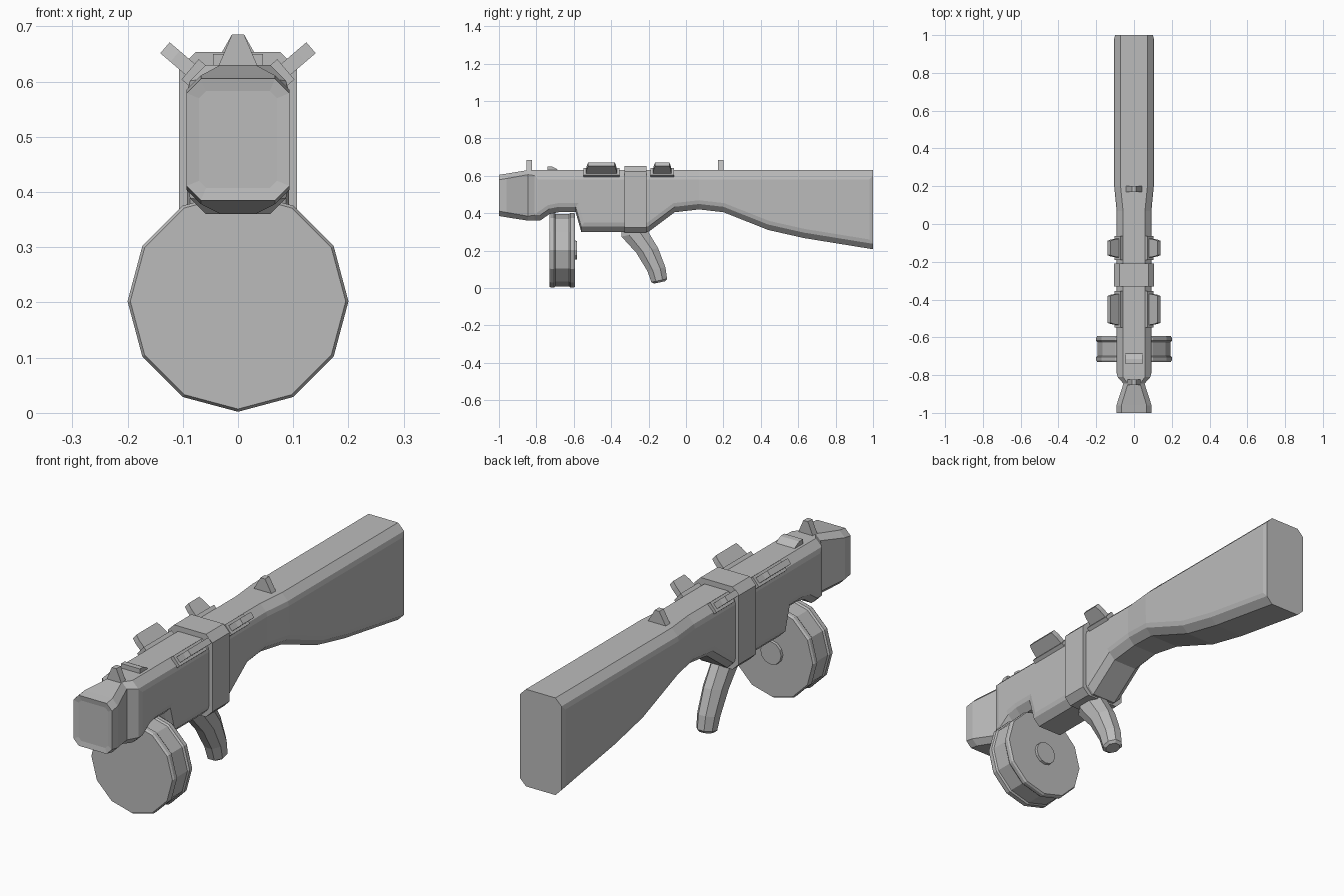
import bpy, bmesh, math
from mathutils import Vector

cube = bpy.data.objects.get("Cube")
if cube:
    bpy.data.objects.remove(cube)

grey = bpy.data.materials.new("plain_grey")
grey.use_nodes = True
grey.diffuse_color = (0.5, 0.5, 0.5, 1)
bsdf = grey.node_tree.nodes["Principled BSDF"]
bsdf.inputs["Base Color"].default_value = (0.5, 0.5, 0.5, 1)
bsdf.inputs["Roughness"].default_value = 0.7


def finish(bm, name):
    bmesh.ops.recalc_face_normals(bm, faces=bm.faces[:])
    mesh = bpy.data.meshes.new(name)
    bm.to_mesh(mesh)
    bm.free()
    mesh.materials.append(grey)
    obj = bpy.data.objects.new(name, mesh)
    bpy.context.collection.objects.link(obj)
    return obj


def loft(rings):
    """Skin a list of equal-length point rings and cap both ends."""
    bm = bmesh.new()
    loops = [[bm.verts.new(p) for p in ring] for ring in rings]
    for a, b in zip(loops, loops[1:]):
        for i in range(len(a)):
            j = (i + 1) % len(a)
            bm.faces.new((a[i], a[j], b[j], b[i]))
    first = bm.faces.new(loops[0][::-1])
    bm.faces.new(loops[-1])
    bmesh.ops.recalc_face_normals(bm, faces=bm.faces[:])
    return bm, first


def octagon(y, w, low, high, c):
    """Chamfered rectangle across the model at depth y."""
    half = [(w - c, low), (w, low + c), (w, high - c), (w - c, high)]
    return [Vector((x, y, z)) for x, z in half + [(-x, z) for x, z in half[::-1]]]


def prism(name, profile, half):
    """Side profile (y, z) extruded across x."""
    bm, _ = loft([[(x, y, z) for y, z in profile] for x in (-half, half)])
    return finish(bm, name)


# Stock, receiver and flared muzzle in one skin: y, half width, bottom
TOP = 0.63
stations = [
    (-0.81, 0.087, 0.36), (-0.78, 0.087, 0.36), (-0.73, 0.087, 0.395),
    (-0.68, 0.087, 0.405), (-0.59, 0.087, 0.405), (-0.56, 0.087, 0.3),
    (-0.2, 0.087, 0.3), (-0.06, 0.087, 0.405), (0.07, 0.087, 0.42),
    (0.2, 0.1, 0.405), (0.44, 0.1, 0.31), (0.63, 0.1, 0.267), (1, 0.1, 0.207)]
rings = [octagon(-1, 0.093, 0.385, 0.605, 0.026),
         octagon(-0.96, 0.093, 0.378, 0.611, 0.026),
         octagon(-0.845, 0.056, 0.36, TOP, 0.024)]
rings += [octagon(y, w, low, TOP, 0.029) for y, w, low in stations]
bm, muzzle = loft(rings)
bmesh.ops.inset_region(bm, faces=[muzzle], thickness=0.024, depth=-0.004)

# Raised side panels
for side in (1, -1):
    faces = [f for f in bm.faces if f.normal.x * side > 0.95
             and f.calc_center_median().y > -0.8]
    bmesh.ops.inset_region(bm, faces=faces, thickness=0.02, depth=0.005,
                           use_even_offset=True)
finish(bm, "stock_and_receiver")

# Collar around the receiver
bm, _ = loft([octagon(y, 0.107, 0.293, 0.653, 0.03) for y in (-0.33, -0.21)])
finish(bm, "collar")

# Curved grip: centre y, centre z, half depth; sections follow the bend
path = [(-0.27, 0.34, 0.075, 0.045), (-0.275, 0.29, 0.07, 0.045),
        (-0.207, 0.2, 0.058, 0.045), (-0.158, 0.1, 0.048, 0.042),
        (-0.143, 0.04, 0.042, 0.038), (-0.14, 0.03, 0.03, 0.028)]
grip = []
for y, z, d, w in path:
    k = 0.42
    quarter = [(w, d * k), (w * k, d)]
    pts = quarter + [(-x, v) for x, v in quarter[::-1]]
    pts += [(-x, -v) for x, v in pts]
    grip.append([(x, y + v, z + v * 0.22) for x, v in pts])
bm, _ = loft(grip)
finish(bm, "grip")


# Twelve-sided turned parts along y
def turned(name, profile, cz):
    rings = [[(r * math.sin(math.tau * i / 12), y, cz + r * math.cos(math.tau * i / 12))
              for i in range(12)] for y, r in profile]
    bm, _ = loft(rings)
    return finish(bm, name)


turned("drum", [(-0.73, 0.195), (-0.722, 0.2), (-0.705, 0.2), (-0.698, 0.194),
                (-0.625, 0.194), (-0.618, 0.2), (-0.602, 0.2), (-0.594, 0.195)], 0.202)
turned("drum_boss", [(-0.6, 0.052), (-0.583, 0.05)], 0.202)


# Front and rear sights, wedge shaped
def sight(name, y, base, z):
    outline = [(-base, z), (base, z), (0.011, 0.685), (-0.011, 0.685)]
    bm, _ = loft([[(x, yy, zz) for x, zz in outline] for yy in (y - 0.015, y + 0.015)])
    finish(bm, name)


sight("front_sight", -0.838, 0.038, 0.622)
sight("rear_sight", 0.185, 0.045, 0.625)

# Small lug behind the front sight
prism("top_lug", [(-0.74, 0.625), (-0.74, 0.65), (-0.715, 0.649),
                  (-0.69, 0.636), (-0.68, 0.625)], 0.045)

# Angled mounts on the upper chamfers: foot plate plus tapered tab
out = Vector((0.76, 0, 0.65))
across = Vector((0.65, 0, -0.76))
foot = Vector((0.076, 0, 0.613))


def block(name, side, y, levels):
    rings = []
    for height, length, thick in levels:
        ring = []
        for a, b in ((-1, -1), (1, -1), (1, 1), (-1, 1)):
            p = foot + out * height + across * thick * b
            ring.append((p.x * side, y + a * length, p.z))
        rings.append(ring)
    bm, _ = loft(rings)
    finish(bm, name)


for word, y, length in (("front", -0.452, 0.096), ("rear", -0.127, 0.063)):
    for label, side in (("left", 1), ("right", -1)):
        block(f"{word}_{label}_plate", side, y,
              [(-0.01, length, 0.024), (0.014, length, 0.024)])
        block(f"{word}_{label}_tab", side, y,
              [(0, length - 0.012, 0.013), (0.05, length - 0.018, 0.013),
               (0.074, length - 0.025, 0.013)])
